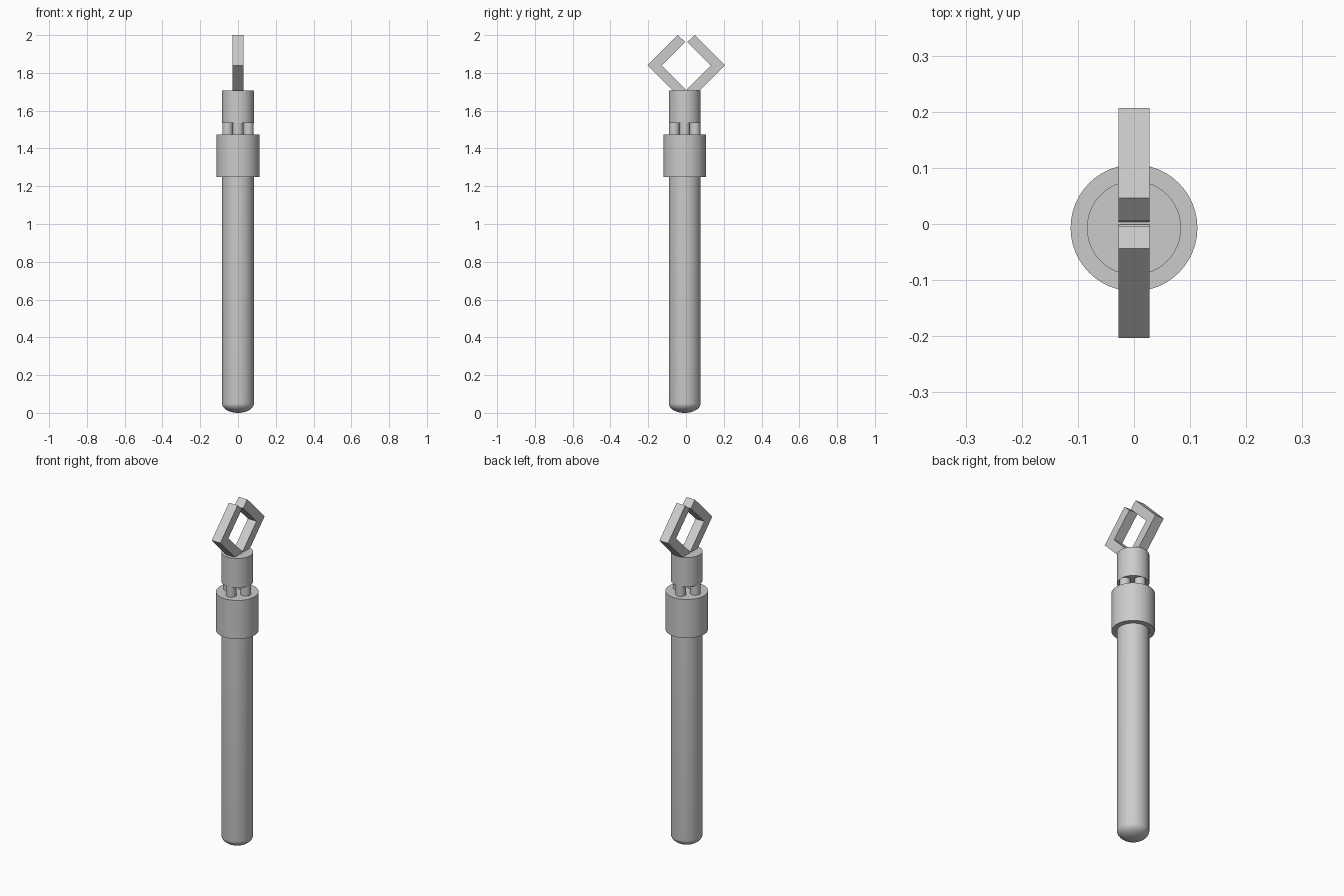
import bpy, bmesh
from math import sin, cos, pi, radians

if "Cube" in bpy.data.objects:
    bpy.data.objects.remove(bpy.data.objects["Cube"])

CY = -0.007  # axis of the round parts


def finish(name, bm, smooth=True):
    bmesh.ops.recalc_face_normals(bm, faces=bm.faces)
    me = bpy.data.meshes.new(name)
    bm.to_mesh(me)
    bm.free()
    ob = bpy.data.objects.new(name, me)
    bpy.context.collection.objects.link(ob)
    if smooth:
        bpy.ops.object.select_all(action='DESELECT')
        ob.select_set(True)
        bpy.context.view_layer.objects.active = ob
        bpy.ops.object.shade_smooth_by_angle(angle=radians(35))
    return ob


def lathe(name, profile, x=0.0, y=CY, sides=48):
    """Revolve (radius, z) points; both ends are capped or close on the axis."""
    bm = bmesh.new()
    rings = []
    for r, z in profile:
        n = 1 if r < 1e-5 else sides
        rings.append([bm.verts.new((x + r * cos(2 * pi * i / sides),
                                    y + r * sin(2 * pi * i / sides), z)) for i in range(n)])
    for a, b in zip(rings, rings[1:]):
        for i in range(sides):
            j = (i + 1) % sides
            if len(a) == 1:
                bm.faces.new((a[0], b[j], b[i]))
            else:
                bm.faces.new((a[i], a[j], b[j], b[i]))
    for ring in (rings[0], rings[-1]):
        if len(ring) > 1:
            bm.faces.new(ring)
    return finish(name, bm)


# Handle with rounded bottom
R, H = 0.084, 0.05
dome = [(R * sin(t * pi / 20), H - H * cos(t * pi / 20)) for t in range(11)]
lathe("handle", dome + [(R, 1.26)])

# Collar and head
lathe("collar", [(0.113, 1.248), (0.113, 1.474)])
lathe("head", [(0.084, 1.534), (0.084, 1.706)])

# Four pegs joining collar and head
for k in range(4):
    a = k * pi / 2
    lathe(f"peg_{k + 1}", [(0.028, 1.46), (0.028, 1.545)],
          0.055 * cos(a), CY + 0.055 * sin(a), 24)

# Bent prongs, mirrored across the y axis
prong = [(0.205, 1.84), (0.045, 2.0), (0.005, 1.963), (0.13, 1.84),
         (0.002, 1.712), (0.04, 1.675)]
for name, s in (("prong_back", 1), ("prong_front", -1)):
    bm = bmesh.new()
    f = bm.faces.new([bm.verts.new((-0.028, 0.0015 + s * y, z)) for y, z in prong])
    ext = bmesh.ops.extrude_face_region(bm, geom=[f])
    bmesh.ops.translate(bm, vec=(0.056, 0, 0),
                        verts=[v for v in ext["geom"] if isinstance(v, bmesh.types.BMVert)])
    finish(name, bm, smooth=False)
